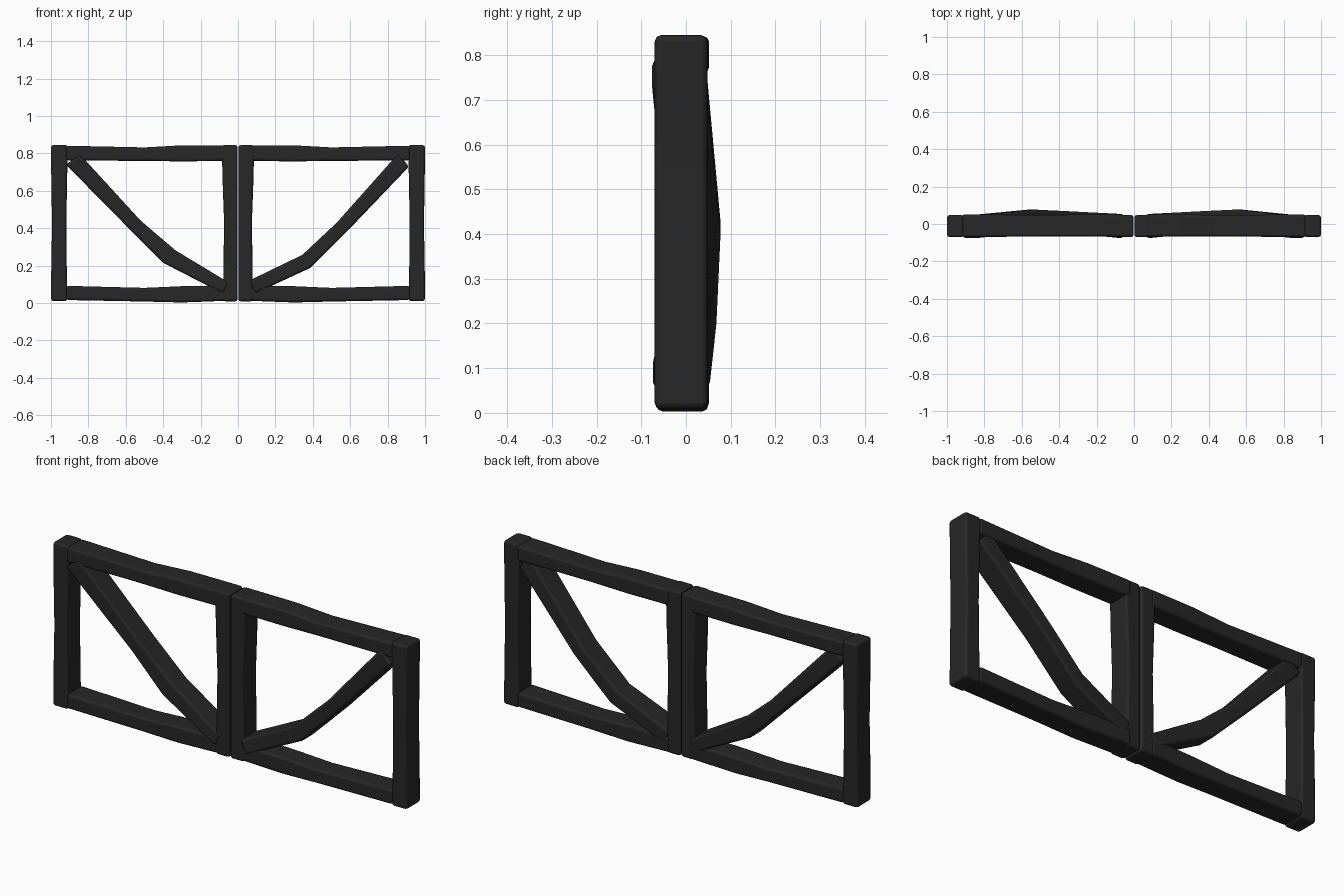
import bpy, bmesh
from mathutils import Vector

if "Cube" in bpy.data.objects:
    bpy.data.objects.remove(bpy.data.objects["Cube"])

wood = bpy.data.materials.new("dark_wood")
wood.diffuse_color = (0.02, 0.02, 0.02, 1)
wood.use_nodes = True
wood.node_tree.nodes["Principled BSDF"].inputs["Base Color"].default_value = wood.diffuse_color


def beam(name, stations, bevel=0.014):
    """Loft a four-sided beam. Station: edge A (x,z), edge B (x,z), front y, back y."""
    bm = bmesh.new()
    rings = []
    for (ax, az), (bx, bz), y0, y1 in stations:
        pts = [(ax, y0, az), (bx, y0, bz), (bx, y1, bz), (ax, y1, az)]
        rings.append([bm.verts.new(p) for p in pts])
    for r, s in zip(rings, rings[1:]):
        for i in range(4):
            j = (i + 1) % 4
            bm.faces.new((r[i], r[j], s[j], s[i]))
    bm.faces.new(rings[0])
    bm.faces.new(rings[-1])
    bmesh.ops.recalc_face_normals(bm, faces=bm.faces)
    for f in bm.faces:
        f.smooth = True
    me = bpy.data.meshes.new(name)
    bm.to_mesh(me)
    bm.free()
    me.materials.append(wood)
    ob = bpy.data.objects.new(name, me)
    bpy.context.collection.objects.link(ob)
    mod = ob.modifiers.new("worn_edges", 'BEVEL')
    mod.width = bevel
    mod.segments = 2
    mod.limit_method = 'ANGLE'
    mod.angle_limit = 0.8
    mod.harden_normals = True
    return ob


def post(name, s, rows):
    # rows: z, inner x, outer x
    return beam(name, [((s * a, z), (s * b, z), -0.07, 0.048) for z, a, b in rows])


def rail(name, s, rows):
    # rows: x, bottom z, top z, front y, back y
    return beam(name, [((s * x, a), (s * x, b), y0, y1) for x, a, b, y0, y1 in rows])


for side, s in (("left", -1), ("right", 1)):
    # upright posts, slightly worn in the middle
    post(side + "_outer_post", s, [(0.01, 0.912, 1.0), (0.22, 0.916, 0.998), (0.42, 0.918, 0.994),
                                   (0.64, 0.914, 0.998), (0.845, 0.91, 1.0)])
    post(side + "_inner_post", s, [(0.008, 0.002, 0.08), (0.22, 0.002, 0.078), (0.42, 0.002, 0.074),
                                   (0.64, 0.002, 0.082), (0.845, 0.002, 0.087)])
    # top and bottom rails
    rail(side + "_top_rail", s, [(0.06, 0.76, 0.843, -0.068, 0.052), (0.30, 0.757, 0.843, -0.066, 0.05),
                                 (0.50, 0.76, 0.832, -0.066, 0.048), (0.92, 0.762, 0.841, -0.071, 0.051)])
    rail(side + "_bottom_rail", s, [(0.06, 0.012, 0.094, -0.068, 0.052), (0.30, 0.003, 0.09, -0.066, 0.05),
                                    (0.50, 0.008, 0.081, -0.066, 0.048), (0.92, 0.016, 0.092, -0.071, 0.051)])

# bent diagonal braces, bowed toward the back
beam("left_brace", [((-0.92, 0.74), (-0.845, 0.795), -0.077, 0.044), ((-0.575, 0.39), (-0.52, 0.44), -0.042, 0.077),
                    ((-0.40, 0.215), (-0.335, 0.282), -0.045, 0.068), ((-0.08, 0.05), (-0.05, 0.11), -0.075, 0.053)])
beam("right_brace", [((0.915, 0.73), (0.855, 0.797), -0.077, 0.044), ((0.585, 0.385), (0.53, 0.432), -0.042, 0.077),
                     ((0.385, 0.187), (0.345, 0.258), -0.045, 0.068), ((0.09, 0.05), (0.06, 0.12), -0.075, 0.053)])
